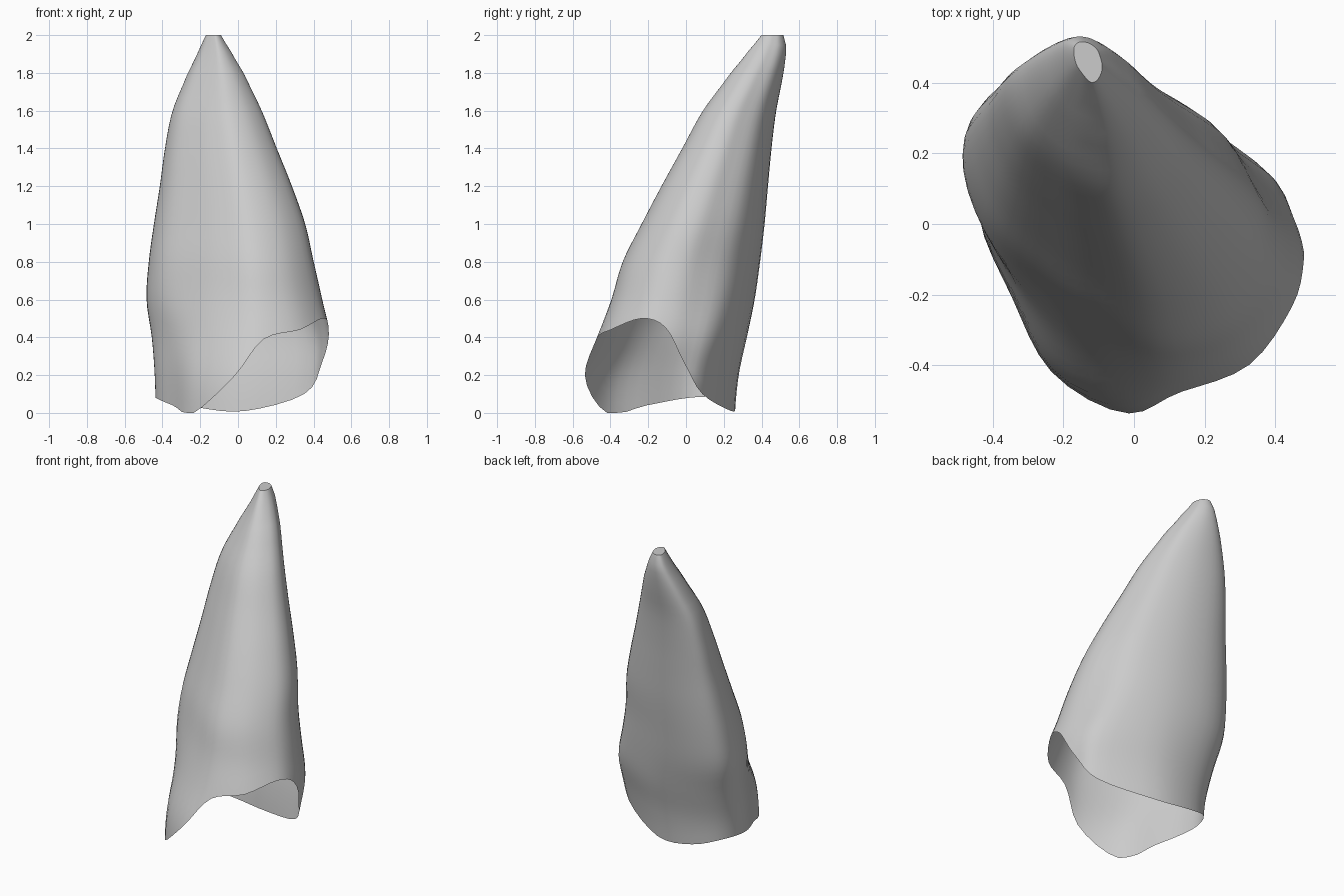
import bpy
import bmesh
import math

cube = bpy.data.objects.get("Cube")
if cube:
    bpy.data.objects.remove(cube, do_unlink=True)

# Extents of the horizontal sections: height, x min, x max, y min, y max
SECTIONS = [
    (0.0, -.435, .42, -.56, .255),
    (0.2, -.44, .46, -.54, .275),
    (0.4, -.455, .485, -.47, .32),
    (0.6, -.482, .445, -.395, .362),
    (0.8, -.47, .40, -.335, .391),
    (1.0, -.443, .355, -.235, .415),
    (1.2, -.412, .285, -.13, .433),
    (1.4, -.385, .205, -.02, .452),
    (1.6, -.345, .125, .09, .477),
    (1.8, -.265, .03, .235, .515),
    (1.94, -.20, -.05, .345, .53),
    (2.0, -.17, -.09, .40, .515),
]

# Outline in unit extents, counter-clockwise from the -x side:
# low u, low v, high u, high v, height of the broken rim
OUTLINE = [
    (-1, .4, -1, .44, .08),
    (-.79, -.14, -.83, -.1, .04),
    (-.53, -.65, -.47, -.5, 0),
    (-.05, -1, -.12, -.8, .2),
    (.26, -1, .25, -1, .39),
    (.69, -.83, .65, -.88, .44),
    (.97, -.44, .94, -.52, .5),
    (1, -.08, 1, -.16, .45),
    (.95, .27, .9, .17, .27),
    (.8, .57, .65, .61, .1),
    (.1, .96, .11, .92, .01),
    (-.49, .99, -.5, 1, .03),
    (-.89, .8, -.92, .83, .08),
]

STEPS = 4    # points per outline span
ROWS = 36


def spline(a, b, c, d, t):
    """Catmull-Rom blend of four tuples."""
    return [q + .5 * t * (r - p + t * (2 * p - 5 * q + 4 * r - s
                                       + t * (3 * (q - r) + s - p)))
            for p, q, r, s in zip(a, b, c, d)]


def extents(z):
    """Section extents at any height."""
    last = len(SECTIONS) - 1
    i = 0
    while i < last - 1 and SECTIONS[i + 1][0] < z:
        i += 1
    low, high = SECTIONS[i], SECTIONS[i + 1]
    t = (z - low[0]) / (high[0] - low[0])
    before = SECTIONS[max(i - 1, 0)]
    after = SECTIONS[min(i + 2, last)]
    return spline(before, low, high, after, t)[1:]


def smoothstep(low, high, value):
    t = min(max((value - low) / (high - low), 0), 1)
    return t * t * (3 - 2 * t)


def surface_point(column, z):
    """Point of the shell on an outline column at a height."""
    low_u, low_v, high_u, high_v, _ = column
    k = smoothstep(.1, .8, z)
    u = low_u + (high_u - low_u) * k
    v = low_v + (high_v - low_v) * k
    x0, x1, y0, y1 = extents(z)
    x = (x0 + x1) / 2 + u * (x1 - x0) / 2
    y = (y0 + y1) / 2 + v * (y1 - y0) / 2
    return x, y, z


# Smooth the outline into evenly divided columns
columns = []
count = len(OUTLINE)
for i in range(count):
    around = [OUTLINE[(i + k) % count] for k in (-1, 0, 1, 2)]
    for step in range(STEPS):
        columns.append(spline(*around, step / STEPS))

# Hollow shell, open along the slanted broken rim and closed at the tip
bm = bmesh.new()
rings = []
for row in range(ROWS + 1):
    ring = []
    for column in columns:
        rim = max(column[4], 0)
        z = rim + (2 - rim) * row / ROWS
        ring.append(bm.verts.new(surface_point(column, z)))
    rings.append(ring)

for lower, upper in zip(rings, rings[1:]):
    for i in range(len(columns)):
        j = (i + 1) % len(columns)
        bm.faces.new((lower[i], lower[j], upper[j], upper[i]))
bm.faces.new(rings[-1])

mesh = bpy.data.meshes.new("hollow_cone_shell")
bm.to_mesh(mesh)
bm.free()
shell = bpy.data.objects.new("hollow_cone_shell", mesh)
bpy.context.collection.objects.link(shell)

# Plain grey colour
grey = bpy.data.materials.new("light_grey")
grey.use_nodes = True
colour = (.6, .6, .6, 1)
grey.diffuse_color = colour
for node in grey.node_tree.nodes:
    if node.type == "BSDF_PRINCIPLED":
        node.inputs["Base Color"].default_value = colour
mesh.materials.append(grey)

# Smooth sides with a crisp tip
bpy.ops.object.select_all(action="DESELECT")
shell.select_set(True)
bpy.context.view_layer.objects.active = shell
bpy.ops.object.shade_smooth_by_angle(angle=math.radians(35))
